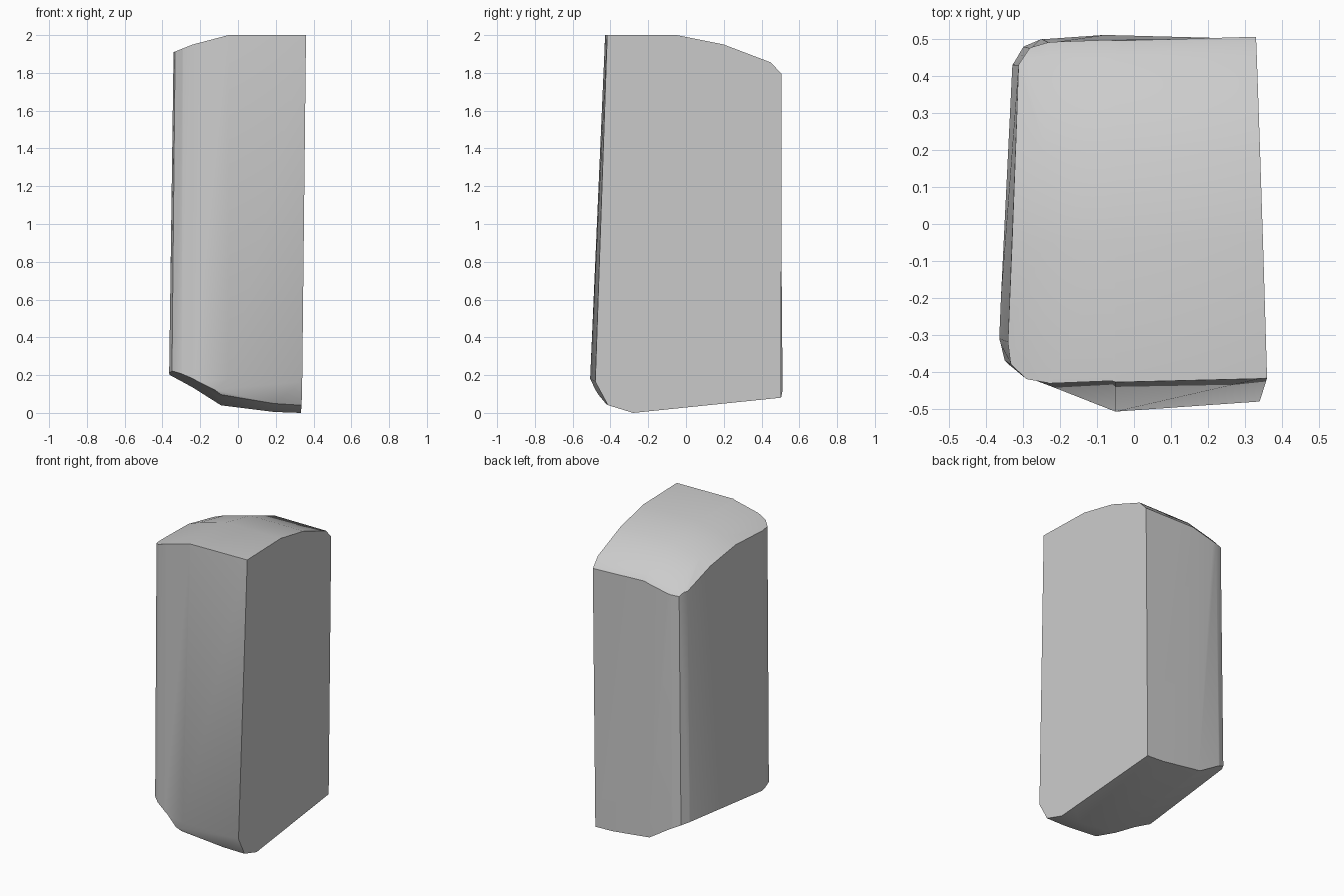
import bpy, bmesh
from mathutils import Vector

cube = bpy.data.objects.get("Cube")
if cube:
    bpy.data.objects.remove(cube)

LOW, HIGH = 0.17, 2.0

# Plan outlines near the foot and the crown, counter-clockwise from the front right edge
foot = [(-.365, -.31), (-.35, -.37), (-.3, -.412), (-.23, -.437), (-.05, -.508), (.34, -.48),
        (.315, .503), (-.08, .511), (-.25, .5), (-.3, .48), (-.33, .43)]
crown = [(-.34, -.32), (-.332, -.38), (-.29, -.42), (-.23, -.431), (-.05, -.428), (.36, -.417),
         (.332, .507), (-.08, .496), (-.23, .49), (-.28, .475), (-.31, .43)]

# Cap profiles: height along y, and the offset added across x
top_y = [(-.7, 2), (-.05, 2), (.2, 1.95), (.45, 1.855), (.5, 1.8), (.7, 1.6)]
top_x = [(-.6, -.2), (-.34, -.09), (-.24, -.05), (-.05, 0), (.6, 0)]
base_y = [(-.7, .13), (-.41, .04), (-.28, 0), (.7, .1)]
base_x = [(-.6, .34), (-.36, .2), (-.24, .135), (-.09, .04), (.19, .005), (.33, 0), (.6, 0)]


def make_object(name, bm):
    bmesh.ops.recalc_face_normals(bm, faces=bm.faces)
    mesh = bpy.data.meshes.new(name)
    bm.to_mesh(mesh)
    bm.free()
    obj = bpy.data.objects.new(name, mesh)
    bpy.context.collection.objects.link(obj)
    return obj


def tapered_ring(bm, z):
    t = (z - LOW) / (HIGH - LOW)
    return [bm.verts.new(Vector((*a, z)).lerp(Vector((*b, z)), t)) for a, b in zip(foot, crown)]


def cap_cutter(name, along, across, far):
    """Solid between a swept cap surface and a flat far level."""
    bm = bmesh.new()
    rows = [[bm.verts.new((x, y, h + d)) for x, d in across] for y, h in along]
    for r, s in zip(rows, rows[1:]):
        for i in range(len(r) - 1):
            bm.faces.new((r[i], r[i + 1], s[i + 1], s[i]))
    rim = [e for e in bm.edges if e.is_boundary]
    new = bmesh.ops.extrude_edge_only(bm, edges=rim)["geom"]
    for v in new:
        if isinstance(v, bmesh.types.BMVert):
            v.co.z = far
    bmesh.ops.holes_fill(bm, edges=[e for e in bm.edges if e.is_boundary], sides=0)
    return make_object(name, bm)


# Tapered column with rounded left corners
bm = bmesh.new()
lower, upper = tapered_ring(bm, -.1), tapered_ring(bm, 2.1)
n = len(lower)
for i in range(n):
    j = (i + 1) % n
    bm.faces.new((lower[i], lower[j], upper[j], upper[i]))
bm.faces.new(upper)
bm.faces.new(lower[::-1])
bmesh.ops.recalc_face_normals(bm, faces=bm.faces)

# Chamfer along the lower front edge
p, q, r = Vector((.34, -.48, .165)), Vector((.335, -.41, .035)), Vector((-.06, -.505, .175))
normal = (q - p).cross(r - p).normalized()
if normal.z > 0:
    normal.negate()
bmesh.ops.bisect_plane(bm, geom=bm.verts[:] + bm.edges[:] + bm.faces[:], plane_co=p,
                       plane_no=normal, clear_outer=True)
bmesh.ops.holes_fill(bm, edges=[e for e in bm.edges if e.is_boundary], sides=0)
stone = make_object("stone_block", bm)

# Trim the curved crown and underside
cutters = [cap_cutter("crown_cutter", top_y, top_x, 3),
           cap_cutter("underside_cutter", base_y, base_x, -1)]
bpy.context.view_layer.objects.active = stone
stone.select_set(True)
for cutter in cutters:
    cutter.hide_render = True
    mod = stone.modifiers.new("trim", 'BOOLEAN')
    mod.operation = 'DIFFERENCE'
    mod.solver = 'EXACT'
    mod.object = cutter
    bpy.ops.object.modifier_apply(modifier=mod.name)
    bpy.data.objects.remove(cutter)

# Plain grey stone
grey = bpy.data.materials.new("stone_grey")
grey.use_nodes = True
colour = (.6, .6, .6, 1)
grey.diffuse_color = colour
grey.node_tree.nodes["Principled BSDF"].inputs["Base Color"].default_value = colour
stone.data.materials.clear()
stone.data.materials.append(grey)
for face in stone.data.polygons:
    face.material_index = 0
bpy.ops.object.shade_smooth_by_angle(angle=.6)
